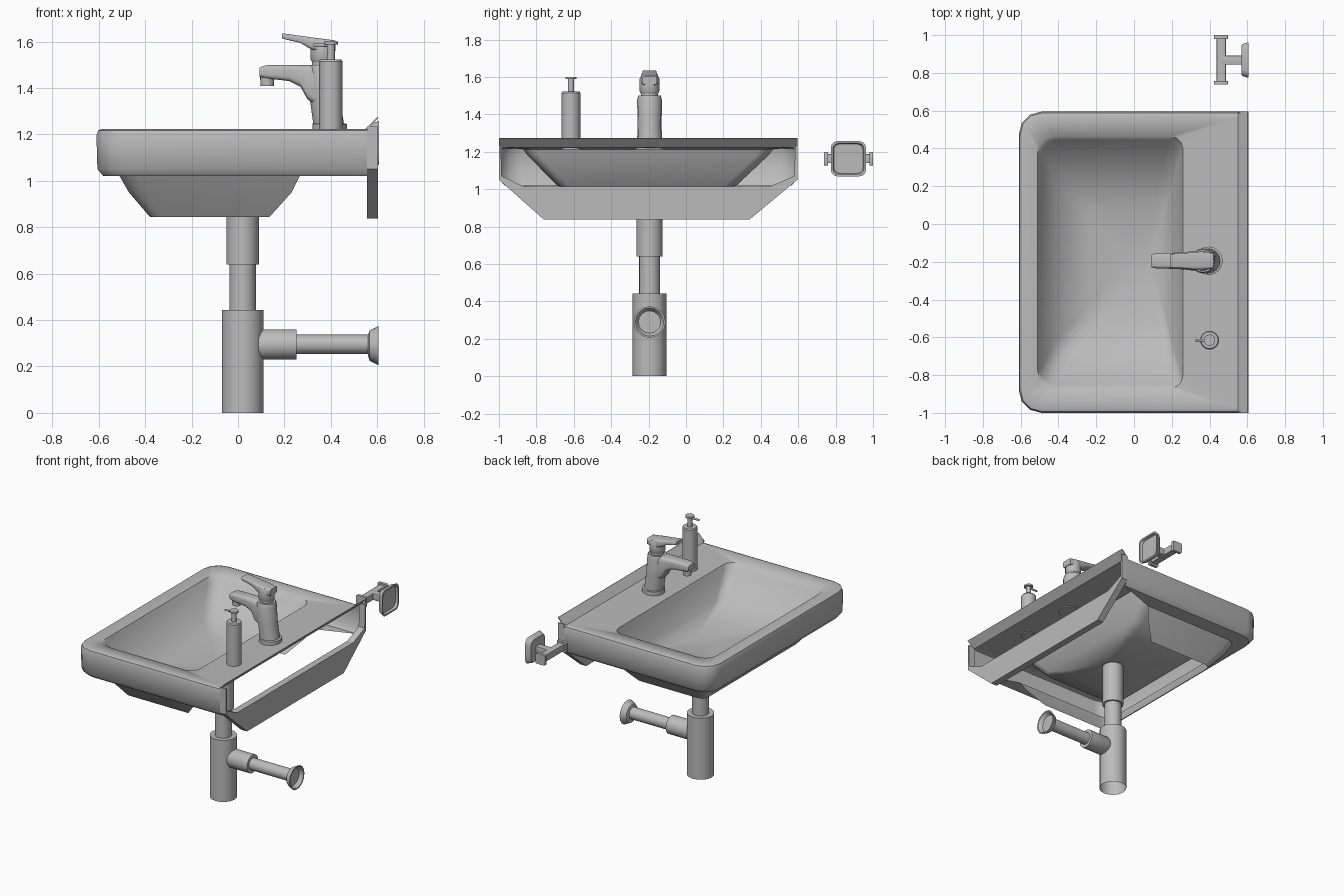
import bpy, bmesh
from math import sin, cos, pi

if "Cube" in bpy.data.objects:
    bpy.data.objects.remove(bpy.data.objects["Cube"])

mat = bpy.data.materials.new("plain_grey")
mat.use_nodes = True
GREY = (0.5, 0.5, 0.5, 1)
mat.diffuse_color = GREY
mat.node_tree.nodes["Principled BSDF"].inputs["Base Color"].default_value = GREY


def place(axis, t, a, b):
    return {"x": (t, a, b), "y": (a, t, b), "z": (a, b, t)}[axis]


def ring(axis, t, a0, a1, b0, b1, r0, r1=None, n=4):
    """Rounded rectangle across an axis; r0 and r1 round the low and high a-side."""
    r1 = r0 if r1 is None else r1
    corners = [(a1 - r1, b1 - r1, r1), (a0 + r0, b1 - r0, r0),
               (a0 + r0, b0 + r0, r0), (a1 - r1, b0 + r1, r1)]
    pts = []
    for q, (a, b, r) in enumerate(corners):
        for i in range(n):
            ang = pi / 2 * (q + i / (n - 1))
            pts.append(place(axis, t, a + r * cos(ang), b + r * sin(ang)))
    return pts


def circle(axis, t, a, b, r, n=16):
    return [place(axis, t, a + r * cos(2 * pi * i / n), b + r * sin(2 * pi * i / n))
            for i in range(n)]


def loft(name, loops, angle=35, start=True, end=True, skip=None):
    """Skin a row of loops; start and end close it, skip drops faces by a rule."""
    bm = bmesh.new()
    rows = [[bm.verts.new(p) for p in loop] for loop in loops]
    for p, q in zip(rows, rows[1:]):
        for i in range(len(p)):
            j = (i + 1) % len(p)
            bm.faces.new((p[i], p[j], q[j], q[i]))
    if start:
        bm.faces.new(rows[0])
    if end:
        bm.faces.new(rows[-1])
    if skip:
        bmesh.ops.delete(bm, geom=[f for f in bm.faces if skip(f)], context="FACES")
    bmesh.ops.recalc_face_normals(bm, faces=bm.faces[:])
    me = bpy.data.meshes.new(name)
    bm.to_mesh(me)
    bm.free()
    me.materials.append(mat)
    ob = bpy.data.objects.new(name, me)
    bpy.context.collection.objects.link(ob)
    bpy.ops.object.select_all(action="DESELECT")
    ob.select_set(True)
    bpy.context.view_layer.objects.active = ob
    bpy.ops.object.shade_smooth_by_angle(angle=angle * pi / 180)


def lathe(name, axis, a, b, profile, **ends):
    loft(name, [circle(axis, t, a, b, r) for r, t in profile], **ends)


# Basin shell: outer wall, rim and shallow bowl in one sheet, open at the back
BACK, LEFT, RIGHT = 0.558, 0.595, -1.0


def outer(z, inset):
    return ring("z", z, -0.61 + inset, BACK, RIGHT + inset, LEFT - inset, 0.12 - inset / 2, 0.002)


wall_foot = outer(1.02, 0.03)
loft("basin", [wall_foot, outer(1.05, 0.004), outer(1.195, 0), outer(1.217, 0.007),
               outer(1.224, 0.025),
               ring("z", 1.213, -0.51, 0.26, -0.87, 0.465, 0.09, 0.07),
               ring("z", 1.185, -0.495, 0.25, -0.85, 0.445, 0.085, 0.065),
               ring("z", 1.02, -0.41, 0.205, -0.69, 0.27, 0.08, 0.06),
               ring("z", 0.965, -0.24, 0.16, -0.5, 0.1, 0.07, 0.05),
               ring("z", 0.94, -0.05, 0.09, -0.265, -0.125, 0.05, 0.05)],
     angle=50, start=False, skip=lambda f: all(v.co.x > 0.55 for v in f.verts))

# Underside ledge and hollow skirt, both left open toward the back
skirt_top = ring("z", 1.02, -0.51, 0.27, -0.87, 0.46, 0.08, 0.004)
loft("basin_ledge", [wall_foot, skirt_top], start=False, end=False,
     skip=lambda f: f.calc_center_median().x > 0.15)
loft("basin_skirt", [skirt_top,
                     ring("z", 0.95, -0.47, 0.235, -0.83, 0.42, 0.07, 0.004),
                     ring("z", 0.845, -0.38, 0.14, -0.76, 0.34, 0.05, 0.004)],
     start=False, end=False, skip=lambda f: all(v.co.x > 0.13 for v in f.verts))

# Sloping lip along the wall
lip = [(0.55, 1.224), (0.6, 1.275), (0.606, 1.272), (0.558, 1.222)]
loft("wall_lip", [[(x, y, z) for x, z in lip] for y in (RIGHT, LEFT)])

# Lower back plate with side wings reaching up to the lip
plate = [(-1, 1.235), (-1, 1.05), (-0.76, 0.838), (0.34, 0.838), (0.595, 1.05), (0.595, 1.235),
         (0.585, 1.235), (0.578, 1.07), (0.45, 1.015), (-0.87, 1.015), (-0.985, 1.07), (-0.99, 1.235)]
loft("back_plate", [[(x, y, z) for y, z in plate] for x in (0.556, 0.604)], 10)

# Drain trap and waste pipe
PX, PY, WZ = 0.02, -0.195, 0.295
lathe("tailpiece", "z", PX, PY, [(0.07, 0.64), (0.07, 0.93)])
lathe("drop_pipe", "z", PX, PY, [(0.057, 0.43), (0.057, 0.65)])
lathe("trap_body", "z", PX, PY, [(0.09, 0), (0.09, 0.443)], start=False)
lathe("outlet_collar", "x", PY, WZ, [(0.05, 0.07), (0.065, 0.1), (0.065, 0.253)])
lathe("waste_pipe", "x", PY, WZ, [(0.042, 0.24), (0.042, 0.57)])
lathe("wall_flange", "x", PY, WZ - 0.005, [(0.044, 0.56), (0.065, 0.567), (0.085, 0.606),
                                           (0.076, 0.606), (0.06, 0.58)])

# Tap
TY = -0.195


def across(x, half, z0, z1):
    return ring("x", x, TY - half, TY + half, z0, z1, min(half, (z1 - z0) / 2) * 0.55)


loft("tap_body", [circle("z", z, x, TY, r) for z, x, r in
                  [(1.213, 0.395, 0.075), (1.245, 0.395, 0.075), (1.248, 0.39, 0.066),
                   (1.35, 0.375, 0.065), (1.48, 0.365, 0.066), (1.5, 0.365, 0.06)]])
loft("tap_spout", [across(*s) for s in
                   [(0.38, 0.05, 1.3, 1.495), (0.3, 0.05, 1.35, 1.5), (0.27, 0.046, 1.405, 1.5),
                    (0.22, 0.043, 1.43, 1.5), (0.12, 0.04, 1.442, 1.498), (0.092, 0.034, 1.45, 1.488)]])
lathe("tap_nozzle", "z", 0.126, TY, [(0.029, 1.408), (0.031, 1.455)])
lathe("tap_neck", "z", 0.365, TY, [(0.046, 1.49), (0.046, 1.52)])
lathe("tap_cap", "z", 0.365, TY, [(0.047, 1.513), (0.053, 1.525), (0.053, 1.59), (0.045, 1.605)])
loft("tap_lever", [across(*s) for s in
                   [(0.42, 0.04, 1.56, 1.605), (0.36, 0.048, 1.55, 1.613), (0.31, 0.046, 1.57, 1.619),
                    (0.27, 0.04, 1.594, 1.625), (0.19, 0.037, 1.613, 1.636)]])

# Soap dispenser
SX, SY = 0.4, -0.615
lathe("soap_bottle", "z", SX, SY, [(0.05, 1.213), (0.05, 1.515), (0.045, 1.522)])
lathe("pump_stem", "z", SX, SY, [(0.017, 1.515), (0.017, 1.595)])
lathe("pump_top", "z", SX, SY, [(0.03, 1.588), (0.03, 1.6)])
lathe("pump_nozzle", "x", SY, 1.585, [(0.006, 0.325), (0.008, 0.4)])

# Wall hook beside the basin
HY, HZ = 0.868, 1.163


def hook_ring(x, half, r):
    return ring("x", x, HY - half, HY + half, HZ - half, HZ + half, r)


loft("hook_plate", [hook_ring(0.57, 0.08, 0.035), hook_ring(0.578, 0.086, 0.035),
                    hook_ring(0.607, 0.094, 0.035), hook_ring(0.607, 0.083, 0.03),
                    hook_ring(0.59, 0.078, 0.03)])
loft("hook_stem", [hook_ring(0.46, 0.024, 0.004), hook_ring(0.575, 0.024, 0.004)])
loft("hook_bar", [ring("y", y, 0.438, 0.486, HZ - 0.024, HZ + 0.024, 0.004) for y in (0.745, 0.99)])
for side, y in (("right", 0.738), ("left", 0.98)):
    loft(side + "_hook_end", [ring("y", t, 0.424, 0.498, HZ - 0.037, HZ + 0.037, 0.008)
                              for t in (y, y + 0.02)])
